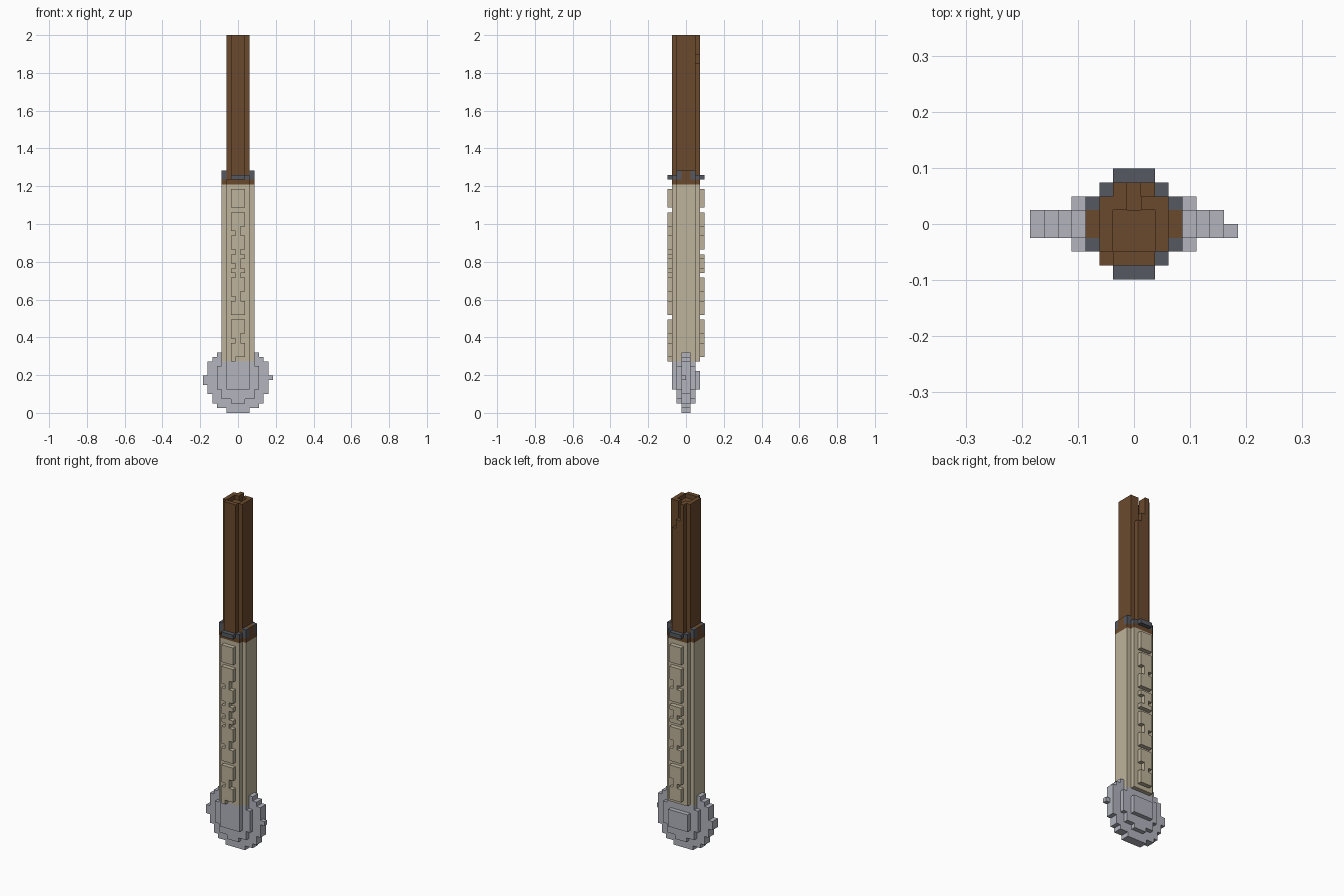
import bpy, bmesh, math
from itertools import product

cube = bpy.data.objects.get("Cube")
if cube:
    bpy.data.objects.remove(cube, do_unlink=True)

U = 2 / 81  # size of one block


def material(name, rgb):
    m = bpy.data.materials.new(name)
    m.use_nodes = True
    col = tuple((c / 255 / 12.92) if c < 11 else ((c / 255 + .055) / 1.055) ** 2.4 for c in rgb) + (1,)
    m.diffuse_color = col
    m.node_tree.nodes["Principled BSDF"].inputs["Base Color"].default_value = col
    return m


BROWN = material("brown_wood", (107, 74, 45))
CREAM = material("cream_wrap", (190, 180, 155))
SILVER = material("light_metal", (178, 180, 189))
DARK = material("dark_metal", (85, 89, 97))


def box(x0, x1, y0, y1, z0, z1):
    """Blocks in a box; edges given in block units (x edges are on halves)."""
    return set(product(range(math.ceil(x0), math.floor(x1) + 1), range(y0, y1), range(z0, z1)))


def bar(hx, hy, z0, z1):
    """Box centred on the axis with the given half widths."""
    return box(-hx, hx, -hy, hy, z0, z1)


def build(name, cells, mat):
    """Turn blocks into one clean outer skin."""
    bm = bmesh.new()
    verts = {}

    def vert(p):
        if p not in verts:
            verts[p] = bm.verts.new(((p[0] - .5) * U, p[1] * U, p[2] * U))
        return verts[p]

    for c in sorted(cells):
        for axis, side in product(range(3), (0, 1)):
            near = list(c)
            near[axis] += 2 * side - 1
            if tuple(near) in cells:
                continue
            a, b = (axis + 1) % 3, (axis + 2) % 3
            ring = []
            for da, db in ((0, 0), (1, 0), (1, 1), (0, 1)):
                p = list(c)
                p[axis] += side
                p[a] += da
                p[b] += db
                ring.append(vert(tuple(p)))
            bm.faces.new(ring if side else ring[::-1])
    bmesh.ops.dissolve_limit(bm, angle_limit=.01, verts=bm.verts[:], edges=bm.edges[:])
    mesh = bpy.data.meshes.new(name)
    bm.to_mesh(mesh)
    bm.free()
    mesh.materials.append(mat)
    obj = bpy.data.objects.new(name, mesh)
    bpy.context.collection.objects.link(obj)
    return obj


# Upper shaft with hollowed top and a slot in the back wall
shaft = bar(2.4, 2, 50, 81) | bar(1.4, 3, 50, 81)
shaft -= box(-1.4, 1.4, -2, 1, 80, 81)
shaft -= box(-.4, .4, 1, 3, 77, 81)
shaft -= box(.6, 1.4, 2, 3, 75, 81)
build("upper_shaft", shaft, BROWN)

# Wooden collar under the band
build("collar", bar(3.4, 2, 49, 50) | bar(2.4, 3, 49, 50) | bar(3.4, 1, 50, 52), BROWN)

# Dark band stepping around the collar
band = bar(3.4, 2, 50, 52) - bar(2.4, 2, 50, 52) - bar(3.4, 1, 50, 52)
band |= bar(2.4, 3, 50, 51) - bar(1.4, 3, 50, 51) - bar(2.4, 2, 50, 51)
band |= bar(1.4, 4, 50, 51) - bar(1.4, 3, 50, 51)
band -= box(-2.4, -1.6, -3, -2, 50, 51)
build("metal_band", band, DARK)

# Wrapped grip
build("grip", bar(3.4, 2, 11, 49) | bar(2.4, 3, 11, 49), CREAM)


# Raised grip plates on both faces
def plates(y):
    cells = box(-1.4, 1.4, y, y + 1, 44, 48)
    for z0, z1 in ((35, 43), (30, 34), (21, 29), (12, 20)):
        cells |= box(-1.4, 1.4, y, y + 1, z0, z1)
        n = z0 + (3 if z1 - z0 > 5 else 1)
        cells -= box(.6, 1.4, y, y + 1, n, n + 2)
        cells -= box(-1.4, -.6, y, y + 1, n, n + 1)
    return cells


front = plates(-4) | box(-.4, .4, -4, -3, 34, 35) | box(-.4, .4, -4, -3, 29, 30)
front |= box(-1.4, -.6, -4, -3, 11, 12)
build("front_grip_plates", front, CREAM)
build("back_grip_plates", plates(3), CREAM)

# Round pommel: wide thin disc, thicker middle, raised boss
disc = set()
for hx, z0, z1 in ((2.4, 0, 1), (4.4, 1, 2), (5.4, 2, 4), (6.4, 4, 11), (5.4, 11, 12), (4.4, 12, 13)):
    disc |= bar(hx, 1, z0, z1)
for hx, z0, z1 in ((1.4, 2, 3), (3.4, 3, 5), (4.4, 5, 10), (3.4, 10, 11)):
    disc |= bar(hx, 2, z0, z1)
disc |= bar(2.4, 3, 5, 9) | box(-2.4, 2.4, -3, -2, 9, 11)
disc |= box(-7.4, -6.6, -1, 1, 6, 8) | box(6.6, 7.4, -1, 0, 7, 8)
build("pommel", disc, SILVER)
